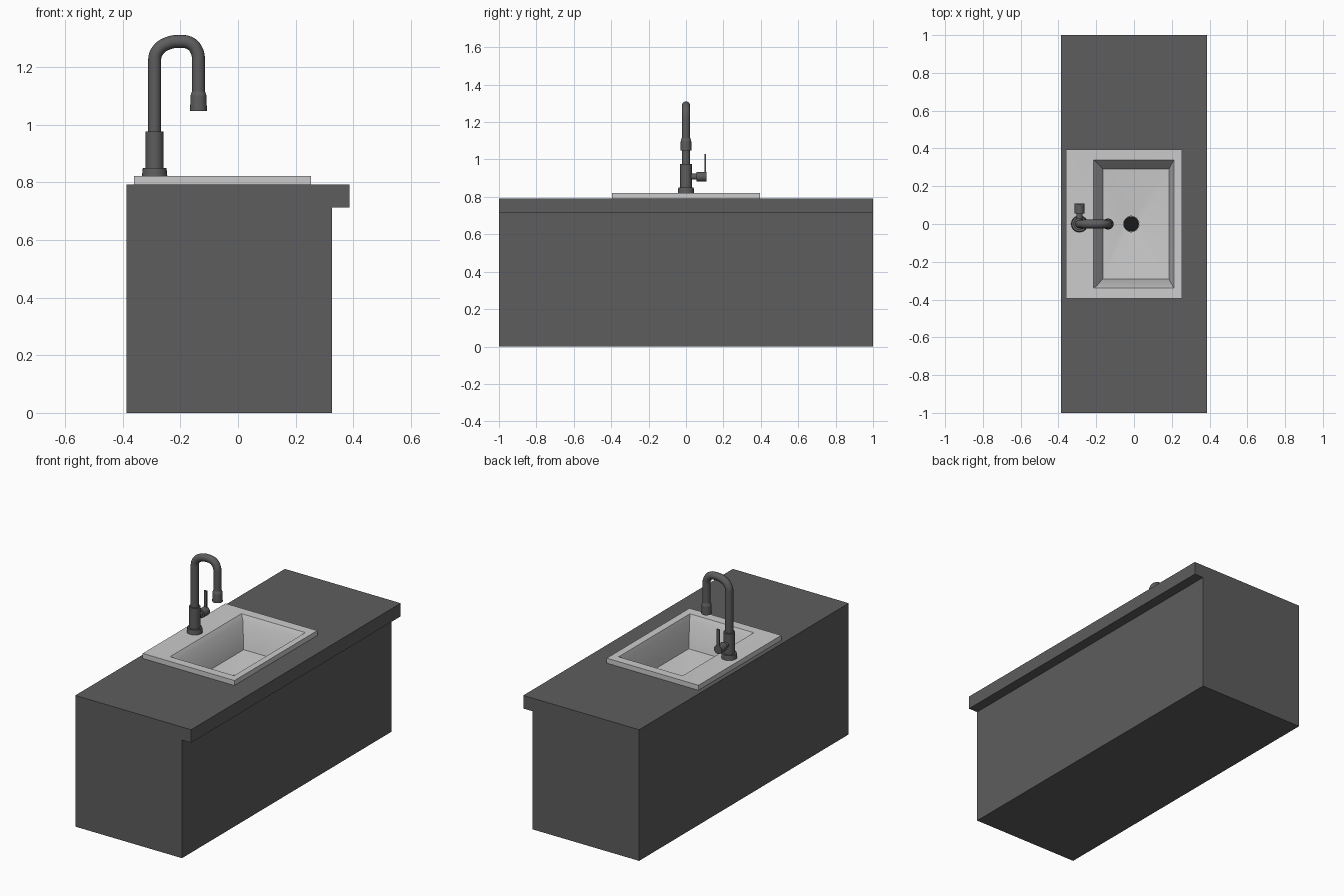
import bpy, bmesh, math
from mathutils import Vector

if "Cube" in bpy.data.objects:
    bpy.data.objects.remove(bpy.data.objects["Cube"])


def material(name, v):
    m = bpy.data.materials.new(name)
    m.diffuse_color = (v, v, v, 1)
    m.use_nodes = True
    m.node_tree.nodes["Principled BSDF"].inputs["Base Color"].default_value = m.diffuse_color
    return m


DARK = material("dark_grey", 0.11)
LIGHT = material("light_grey", 0.6)
BLACK = material("black", 0.01)


def rect(x0, x1, y, z):
    return [(x0, -y, z), (x1, -y, z), (x1, y, z), (x0, y, z)]


def circle(cx, cy, r, z, n=16):
    # starts at the same diagonal corner as rect()
    a0 = math.radians(225)
    return [(cx + r * math.cos(a0 + i * math.tau / n),
             cy + r * math.sin(a0 + i * math.tau / n), z) for i in range(n)]


def finish(obj, mat):
    obj.data.materials.append(mat)
    bpy.ops.object.select_all(action='DESELECT')
    obj.select_set(True)
    bpy.context.view_layer.objects.active = obj
    bpy.ops.object.shade_smooth_by_angle(angle=math.radians(35))
    return obj


def loft(name, rings, mat, cap_start=False, cap_end=False, closed=False):
    bm = bmesh.new()
    loops = [[bm.verts.new(p) for p in r] for r in rings]
    pairs = list(zip(loops, loops[1:]))
    if closed:
        pairs.append((loops[-1], loops[0]))
    for a, b in pairs:
        n, k = len(a), len(b) // len(a)
        for i in range(n):
            c, d = a[i], a[(i + 1) % n]
            if k == 1:
                bm.faces.new((c, d, b[(i + 1) % n], b[i]))
                continue
            # rectangle to circle: a fan at each corner and one triangle per side
            h = k // 2
            for j in range(-h, h):
                bm.faces.new((c, b[(i * k + j + 1) % len(b)], b[(i * k + j) % len(b)]))
            bm.faces.new((c, d, b[(i * k + h) % len(b)]))
    if cap_start:
        bm.faces.new(loops[0][::-1])
    if cap_end:
        bm.faces.new(loops[-1])
    bmesh.ops.recalc_face_normals(bm, faces=bm.faces)
    me = bpy.data.meshes.new(name)
    bm.to_mesh(me)
    bm.free()
    obj = bpy.data.objects.new(name, me)
    bpy.context.collection.objects.link(obj)
    return finish(obj, mat)


def cylinder(name, p0, p1, r, r2=None, mat=DARK):
    p0, p1 = Vector(p0), Vector(p1)
    bpy.ops.mesh.primitive_cone_add(vertices=24, radius1=r, radius2=r if r2 is None else r2,
                                    depth=(p1 - p0).length, location=(p0 + p1) / 2,
                                    rotation=(p1 - p0).to_track_quat('Z', 'Y').to_euler())
    obj = bpy.context.object
    obj.name = name
    return finish(obj, mat)


# Cabinet, open under the worktop to make room for the basin
loft("cabinet", [rect(-0.387, 0.326, 1, 0), rect(-0.387, 0.326, 1, 0.713)], DARK, cap_start=True)

# Worktop with a cut-out for the basin
loft("worktop", [rect(-0.387, 0.387, 1, 0.713), rect(-0.387, 0.387, 1, 0.792),
                 rect(-0.235, 0.232, 0.36, 0.792), rect(-0.235, 0.232, 0.36, 0.713)],
     DARK, closed=True)

# Sink: bowl underside, rim, bowl inside, floor sloping to the drain hole
DX = -0.015
loft("sink", [rect(-0.18, 0.195, 0.305, 0.58), rect(-0.23, 0.227, 0.355, 0.79),
              rect(-0.36, 0.253, 0.395, 0.79), rect(-0.36, 0.253, 0.395, 0.822),
              rect(-0.215, 0.212, 0.34, 0.82), rect(-0.195, 0.203, 0.325, 0.79),
              rect(-0.165, 0.185, 0.29, 0.635), circle(DX, 0, 0.042, 0.615),
              circle(DX, 0, 0.042, 0.592)], LIGHT, cap_start=True, cap_end=True)
cylinder("drain", (DX, 0, 0.59), (DX, 0, 0.61), 0.041, mat=BLACK)

# Tap body
TX, SX = -0.289, -0.137
cylinder("tap_base", (TX, 0, 0.82), (TX, 0, 0.85), 0.044, 0.041)
cylinder("tap_column", (TX, 0, 0.845), (TX, 0, 0.976), 0.031)

# Gooseneck pipe
path = [(TX, 0.96), (TX, 1.225), (-0.277, 1.258), (-0.247, 1.28), (-0.2, 1.288),
        (-0.163, 1.28), (-0.142, 1.253), (SX, 1.215), (SX, 1.09)]
cu = bpy.data.curves.new("tap_neck", 'CURVE')
cu.dimensions = '3D'
cu.bevel_depth = 0.0225
cu.bevel_resolution = 6
cu.resolution_u = 5
cu.use_fill_caps = True
sp = cu.splines.new('BEZIER')
sp.bezier_points.add(len(path) - 1)
for bp, (x, z) in zip(sp.bezier_points, path):
    bp.co = (x, 0, z)
    bp.handle_left_type = bp.handle_right_type = 'AUTO'
for i in (0, 1, -2, -1):  # keep the two legs straight
    bp = sp.bezier_points[i]
    s = 1 if i >= 0 else -1
    bp.handle_left_type = bp.handle_right_type = 'FREE'
    bp.handle_left = bp.co - Vector((0, 0, 0.012 * s))
    bp.handle_right = bp.co + Vector((0, 0, 0.012 * s))
neck = bpy.data.objects.new("tap_neck", cu)
bpy.context.collection.objects.link(neck)
cu.materials.append(DARK)

# Spray head
cylinder("spray_head", (SX, 0, 1.047), (SX, 0, 1.1), 0.029, 0.028)
cylinder("spray_collar", (SX, 0, 1.1), (SX, 0, 1.115), 0.028, 0.0225)

# Side handle with a thin upright lever
cylinder("handle_stem", (TX, 0.02, 0.908), (TX, 0.06, 0.908), 0.016)
cylinder("handle_knob", (TX, 0.055, 0.908), (TX, 0.109, 0.908), 0.026)
bpy.ops.mesh.primitive_cube_add(size=1, location=(TX, 0.104, 0.97))
lever = bpy.context.object
lever.name = "handle_lever"
lever.scale = (0.018, 0.008, 0.12)
finish(lever, DARK)
